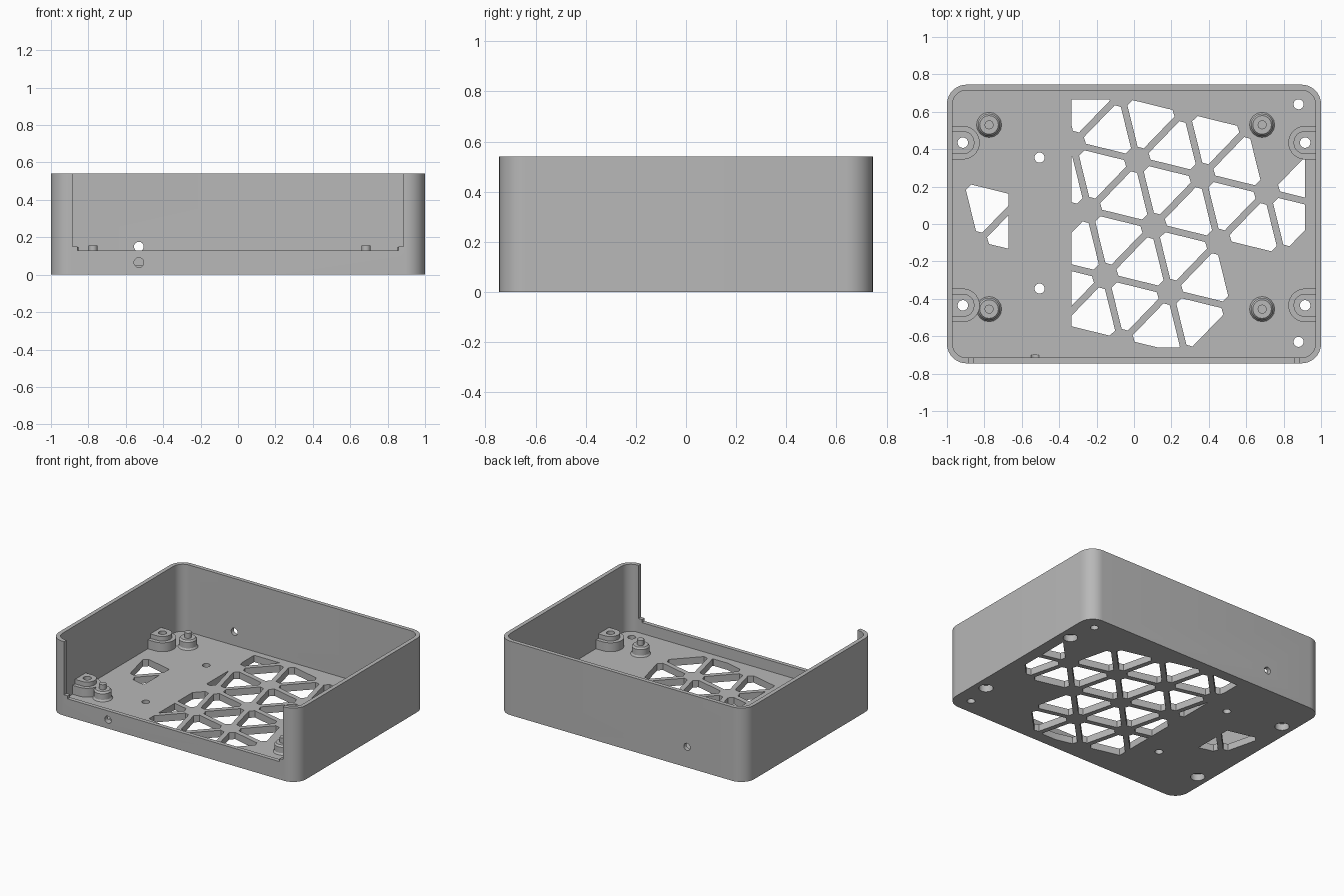
import bpy, bmesh, math
from mathutils import Vector

cube = bpy.data.objects.get("Cube")
if cube:
    bpy.data.objects.remove(cube, do_unlink=True)

grey = bpy.data.materials.new("plain grey")
grey.use_nodes = True
colour = (0.48, 0.48, 0.48, 1)
grey.diffuse_color = colour
grey.node_tree.nodes["Principled BSDF"].inputs["Base Color"].default_value = colour

HALF_X, HALF_Y, HEIGHT = 1.0, 0.745, 0.54
WALL, FLOOR = 0.03, 0.05
PAD_X, PAD_Y = 0.915, 0.435


# ---------- helpers ----------
def arc(cx, cy, r, start, end, n):
    """Points on an arc, angles in degrees."""
    angles = [math.radians(start + (end - start) * i / n) for i in range(n + 1)]
    return [(cx + r * math.cos(a), cy + r * math.sin(a)) for a in angles]


def circle(cx, cy, r, n=24):
    return arc(cx, cy, r, 0, 360, n)[:-1]


def rounded_rect(hx, hy, r):
    points = []
    for k, (sx, sy) in enumerate([(1, 1), (-1, 1), (-1, -1), (1, -1)]):
        points += arc(sx * (hx - r), sy * (hy - r), r, 90 * k, 90 * k + 90, 10)
    return points


def prisms(name, parts):
    """One object from (outline, low, high, axis) prisms."""
    bm = bmesh.new()
    for outline, low, high, axis in parts:
        def place(u, v, h):
            return (u, v, h) if axis == "z" else (u, h, v)
        bottom = [bm.verts.new(place(u, v, low)) for u, v in outline]
        top = [bm.verts.new(place(u, v, high)) for u, v in outline]
        bm.faces.new(bottom)
        bm.faces.new(top)
        for i in range(len(outline)):
            j = (i + 1) % len(outline)
            bm.faces.new((bottom[i], bottom[j], top[j], top[i]))
    return to_object(name, bm)


def to_object(name, bm):
    bmesh.ops.recalc_face_normals(bm, faces=bm.faces)
    mesh = bpy.data.meshes.new(name)
    bm.to_mesh(mesh)
    bm.free()
    obj = bpy.data.objects.new(name, mesh)
    bpy.context.collection.objects.link(obj)
    mesh.materials.append(grey)
    return obj


def activate(obj):
    bpy.ops.object.select_all(action="DESELECT")
    obj.select_set(True)
    bpy.context.view_layer.objects.active = obj


def cut(obj, cutter):
    mod = obj.modifiers.new("cut", "BOOLEAN")
    mod.operation, mod.solver, mod.object = "DIFFERENCE", "EXACT", cutter
    activate(obj)
    bpy.ops.object.modifier_apply(modifier=mod.name)
    bpy.data.objects.remove(cutter, do_unlink=True)


def smooth(obj):
    activate(obj)
    bpy.ops.object.shade_smooth_by_angle(angle=math.radians(30))


def clip(poly, point, normal):
    """Keep the side of the polygon that the normal points to."""
    result = []
    for i, p in enumerate(poly):
        q = poly[(i + 1) % len(poly)]
        dp, dq = (p - point).dot(normal), (q - point).dot(normal)
        if dp >= 0:
            result.append(p)
        if (dp >= 0) != (dq >= 0):
            result.append(p.lerp(q, dp / (dp - dq)))
    return result


# ---------- vent cells on a skewed triangular lattice ----------
def node(i, j):
    return Vector((0.105, -0.01)) + i * Vector((0.346, -0.085)) + j * Vector((0.087, -0.353))


def vent_cell(corners):
    centre = sum(corners, Vector((0, 0))) / 3
    x0, x1 = (-0.915, -0.67) if centre.x < -0.6 else (-0.335, 0.915)
    poly = [Vector(p) for p in ((x0, -0.66), (x1, -0.66), (x1, 0.665), (x0, 0.665))]
    for k in range(3):
        a, b = corners[k], corners[(k + 1) % 3]
        side = (b - a).normalized().orthogonal()
        if side.dot(centre - a) < 0:
            side = -side
        poly = clip(poly, a + side * 0.018, side)
        inward = (centre - a).normalized()
        poly = clip(poly, a + inward * 0.068, inward)
    return poly


down_cells = {-2: range(-1, 2), -1: range(-1, 3), 0: (-3, -1, 0), 1: range(-2, 1)}
up_cells = {-2: range(-1, 3), -1: range(-2, 2), 0: range(-3, 1), 1: range(-2, 0)}
vents = []
for j in down_cells:
    vents += [vent_cell([node(i, j), node(i + 1, j), node(i, j + 1)]) for i in down_cells[j]]
    vents += [vent_cell([node(i + 1, j), node(i + 1, j + 1), node(i, j + 1)]) for i in up_cells[j]]

# ---------- tray: floor and walls ----------
tray = prisms("tray", [(rounded_rect(HALF_X, HALF_Y, 0.105), 0, HEIGHT, "z")])
cavity = rounded_rect(HALF_X - WALL, HALF_Y - WALL, 0.075)
cut(tray, prisms("cavity_cutter", [(cavity, FLOOR, 0.7, "z")]))

# stepped front opening
right_edge = [(0.857, 0.13), (0.857, 0.152), (0.885, 0.152), (0.885, 0.7)]
opening = right_edge + [(-x, z) for x, z in reversed(right_edge)]
cut(tray, prisms("opening_cutter", [(opening, -0.8, -0.66, "y")]))

cut(tray, prisms("vent_cutter", [(p, -0.1, 0.1, "z") for p in vents if len(p) > 2]))

# screw holes in floor and walls
pads = [(sx, sy) for sx in (-1, 1) for sy in (-1, 1)]
holes = [(circle(x, y, 0.027), -0.1, 0.1, "z")
         for x, y in ((-0.505, 0.355), (-0.505, -0.345), (0.88, 0.64), (0.88, -0.63))]
holes += [(circle(sx * PAD_X, sy * PAD_Y, 0.048), -0.1, 0.1, "z") for sx, sy in pads]
holes += [(circle(-0.53, 0.065, 0.026), -0.8, -0.7, "y"),
          (circle(-0.53, 0.15, 0.026), 0.7, 0.8, "y")]
cut(tray, prisms("hole_cutter", holes))
smooth(tray)


# ---------- stepped screw pads against the side walls ----------
def pad_outline(sx, sy, r):
    points = arc(-PAD_X, 0, r, -90, 90, 14)
    points += [(-0.98, r), (-0.98, -r)]
    return [(-sx * x, y + sy * PAD_Y) for x, y in points]


for sx, sy in pads:
    name = ("back" if sy > 0 else "front") + ("_left" if sx > 0 else "_right")
    for part, r, low, high in (("pad", 0.09, FLOOR - 0.001, 0.115), ("pad_step", 0.062, 0.115, 0.148)):
        pad = prisms(f"{name}_{part}", [(pad_outline(sx, sy, r), low, high, "z")])
        hole = circle(sx * PAD_X, sy * PAD_Y, 0.028)
        cut(pad, prisms("pad_cutter", [(hole, -0.1, 0.3, "z")]))
        smooth(pad)

# ---------- board standoffs with locating pins ----------
profile = [(0.068, FLOOR - 0.001), (0.06, 0.062), (0.06, 0.105), (0.05, 0.118),
           (0.024, 0.118), (0.024, 0.155)]
for x in (-0.775, 0.685):
    for y in (-0.455, 0.53):
        bm = bmesh.new()
        rings = [[bm.verts.new((u, v, z)) for u, v in circle(x, y, r, 16)] for r, z in profile]
        bm.faces.new(rings[0])
        bm.faces.new(rings[-1])
        for lower, upper in zip(rings, rings[1:]):
            for k in range(16):
                n = (k + 1) % 16
                bm.faces.new((lower[k], lower[n], upper[n], upper[k]))
        side = ("back" if y > 0 else "front") + ("_left" if x > 0 else "_right")
        smooth(to_object(side + "_standoff", bm))
